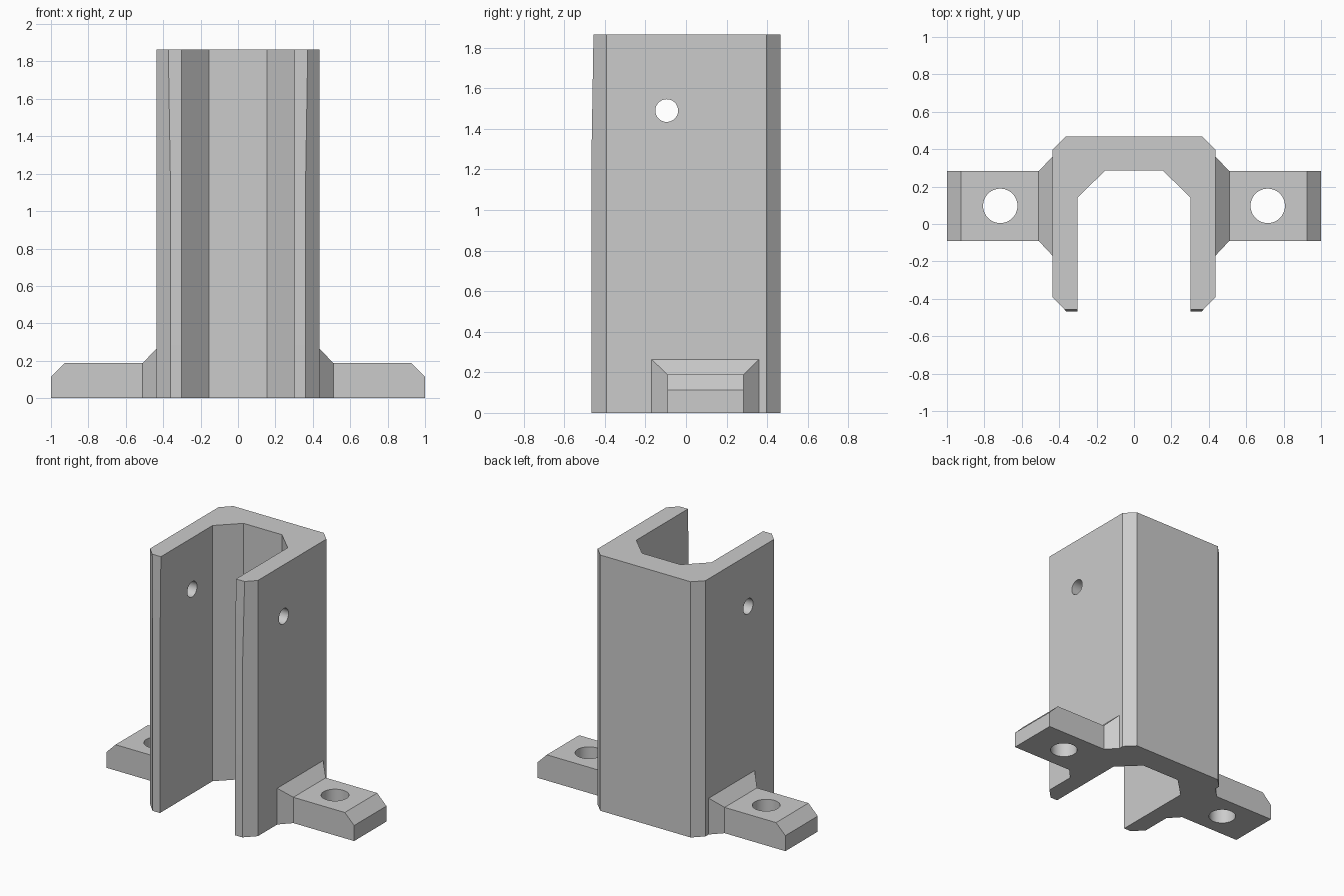
import bpy, bmesh, math
from mathutils import Vector

cube = bpy.data.objects.get("Cube")
if cube:
    bpy.data.objects.remove(cube, do_unlink=True)

grey = bpy.data.materials.new("plain_grey")
grey.use_nodes = True
grey.diffuse_color = (0.6, 0.6, 0.6, 1)
grey.node_tree.nodes["Principled BSDF"].inputs["Base Color"].default_value = (0.6, 0.6, 0.6, 1)

HEIGHT = 1.865


def finish(bm, name):
    bmesh.ops.recalc_face_normals(bm, faces=bm.faces[:])
    mesh = bpy.data.meshes.new(name)
    bm.to_mesh(mesh)
    bm.free()
    mesh.materials.append(grey)
    obj = bpy.data.objects.new(name, mesh)
    bpy.context.collection.objects.link(obj)
    return obj


def make_channel():
    # Half of the U-shaped outline, mirrored and extruded upward
    half = [(0.155, 0.285), (0.303, 0.14), (0.303, -0.467), (0.362, -0.467),
            (0.435, -0.392), (0.435, 0.397), (0.365, 0.467)]
    outline = half + [(-x, y) for x, y in reversed(half)]
    bm = bmesh.new()
    base = bm.faces.new([bm.verts.new((x, y, 0)) for x, y in outline])
    top = bmesh.ops.extrude_face_region(bm, geom=[base])["geom"]
    bmesh.ops.translate(bm, vec=(0, 0, HEIGHT),
                        verts=[g for g in top if isinstance(g, bmesh.types.BMVert)])
    # Slight backward slope on the upper part of the front edges
    slope = Vector((0, -(HEIGHT - 1.2), 0.011)).normalized()
    cut = bmesh.ops.bisect_plane(bm, geom=bm.verts[:] + bm.edges[:] + bm.faces[:],
                                 plane_co=(0, -0.467, 1.2), plane_no=slope, clear_outer=True)
    bmesh.ops.holes_fill(bm, edges=[e for e in bm.edges if e.is_boundary], sides=0)
    return finish(bm, "channel_bracket")


def make_foot(side):
    # Rectangular sections lofted outward: x, y min, y max, height
    sections = [(0.38, -0.17, 0.36, 0.264), (0.435, -0.17, 0.36, 0.264),
                (0.51, -0.09, 0.283, 0.188), (0.925, -0.09, 0.283, 0.188),
                (1.0, -0.09, 0.283, 0.113)]
    bm = bmesh.new()
    rings = [[bm.verts.new((side * x, y, z)) for y, z in ((a, 0), (b, 0), (b, h), (a, h))]
             for x, a, b, h in sections]
    for r, s in zip(rings, rings[1:]):
        for i in range(4):
            j = (i + 1) % 4
            bm.faces.new((r[i], r[j], s[j], s[i]))
    bm.faces.new(rings[0])
    bm.faces.new(rings[-1])
    return finish(bm, "mounting_foot")


def make_drill(radius, length, location, rotation=(0, 0, 0)):
    bpy.ops.mesh.primitive_cylinder_add(vertices=48, radius=radius, depth=length,
                                        location=location, rotation=rotation)
    drill = bpy.context.object
    drill.name = "hole_cutter"
    drill.hide_render = True
    drill.data.materials.append(grey)
    return drill


def combine(target, tool, operation):
    mod = target.modifiers.new("combine", 'BOOLEAN')
    mod.operation = operation
    mod.solver = 'EXACT'
    mod.object = tool
    bpy.context.view_layer.objects.active = target
    bpy.ops.object.modifier_apply(modifier=mod.name)
    bpy.data.objects.remove(tool, do_unlink=True)


bracket = make_channel()

# Feet with vertical bolt holes
for side in (-1, 1):
    combine(bracket, make_foot(side), 'UNION')
    combine(bracket, make_drill(0.092, 1, (side * 0.715, 0.097, 0.1)), 'DIFFERENCE')

# Cross pin hole through both walls
combine(bracket, make_drill(0.056, 1.2, (0, -0.095, 1.49), (0, math.pi / 2, 0)), 'DIFFERENCE')

bpy.ops.object.select_all(action='DESELECT')
bracket.select_set(True)
bpy.context.view_layer.objects.active = bracket
bpy.ops.object.shade_smooth_by_angle(angle=math.radians(20))
